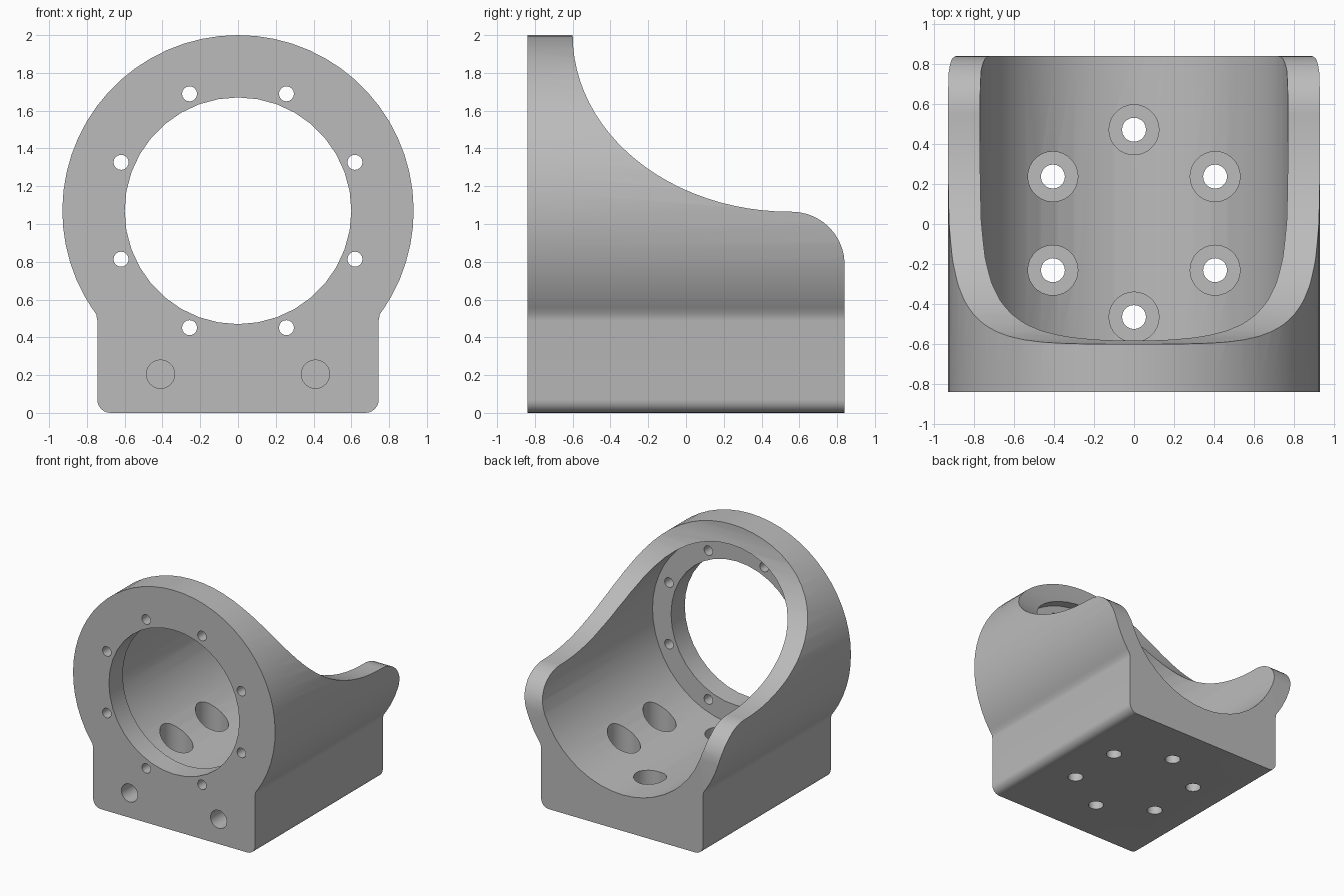
import bpy, bmesh
from math import sin, cos, pi, radians, atan2
from mathutils import Matrix

if "Cube" in bpy.data.objects:
    bpy.data.objects.remove(bpy.data.objects["Cube"], do_unlink=True)

AXIS_Z = 1.07      # height of the ring centre
HALF = 0.84        # half depth of the block

grey = bpy.data.materials.new("machined grey")
grey.use_nodes = True
grey.diffuse_color = (0.5, 0.5, 0.5, 1)
grey.node_tree.nodes["Principled BSDF"].inputs["Base Color"].default_value = (0.5, 0.5, 0.5, 1)


def arc(cx, cy, rx, ry, start, end, steps):
    """Points along an elliptical arc, angles in degrees."""
    angles = [radians(start + (end - start) * i / steps) for i in range(steps + 1)]
    return [(cx + rx * cos(a), cy + ry * sin(a)) for a in angles]


def finish(name, bm):
    bmesh.ops.recalc_face_normals(bm, faces=bm.faces)
    mesh = bpy.data.meshes.new(name)
    bm.to_mesh(mesh)
    bm.free()
    mesh.materials.append(grey)
    obj = bpy.data.objects.new(name, mesh)
    bpy.context.collection.objects.link(obj)
    return obj


def extrude(name, points, direction):
    """Close a 3D outline and sweep it along a direction."""
    bm = bmesh.new()
    face = bm.faces.new([bm.verts.new(p) for p in points])
    swept = bmesh.ops.extrude_face_region(bm, geom=[face])
    verts = [g for g in swept["geom"] if isinstance(g, bmesh.types.BMVert)]
    bmesh.ops.translate(bm, verts=verts, vec=direction)
    return finish(name, bm)


def cylinder(name, radius, segments, start, length, along):
    """Cylinder from a start point along +y or +z."""
    bm = bmesh.new()
    bmesh.ops.create_cone(bm, cap_ends=True, segments=segments,
                          radius1=radius, radius2=radius, depth=length)
    bmesh.ops.translate(bm, verts=bm.verts, vec=(0, 0, length / 2))
    if along == "y":
        bmesh.ops.rotate(bm, verts=bm.verts, matrix=Matrix.Rotation(-pi / 2, 3, "X"))
    bmesh.ops.translate(bm, verts=bm.verts, vec=start)
    return finish(name, bm)


# Body: ring flowing through a small fillet into a square foot
right = arc(0.675, 0.07, 0.07, 0.07, -90, 0, 6)
right += [(0.745, 0.49), (0.751, 0.523), (0.775, 0.557)]
right += arc(0, AXIS_Z, 0.93, 0.93, -29, 90, 20)
left = [(-x, z) for x, z in reversed(right[:-1])]
body = extrude("motor_mount_body", [(x, -HALF, z) for x, z in right + left], (0, 2 * HALF, 0))

# Sweeping cut that lowers the side walls and rounds their rear ends
scoop = arc(0.55, 2.0, 1.15, 0.935, 180, 270, 24)
scoop += arc(0.56, 0.785, 0.28, 0.28, 90, 0, 10)
scoop += [(1.1, 0.785), (1.1, 2.3), (-0.6, 2.3)]
cutters = [extrude("scoop_cutter", [(-1.2, y, z) for y, z in scoop], (2.4, 0, 0))]

# Main bore, and the smaller opening through the front flange
cutters.append(cylinder("bore_cutter", 0.77, 48, (0, -0.66, AXIS_Z), 1.8, "y"))
cutters.append(cylinder("opening_cutter", 0.6, 36, (0, -1, AXIS_Z), 0.6, "y"))

# Flange bolt circle
for i in range(8):
    a = radians(22.5 + 45 * i)
    start = (0.67 * cos(a), -1, AXIS_Z + 0.67 * sin(a))
    cutters.append(cylinder("bolt_cutter", 0.04, 16, start, 0.6, "y"))

# Blind holes in the front of the foot
for side in (-1, 1):
    cutters.append(cylinder("blind_cutter", 0.075, 24, (0.41 * side, -1, 0.205), 0.41, "y"))

# Counterbored holes through the foot
for i in range(6):
    a = radians(30 + 60 * i)
    x, y = 0.468 * cos(a), 0.468 * sin(a) + 0.003
    cutters.append(cylinder("counterbore_cutter", 0.125, 28, (x, y, 0.15), 0.7, "z"))
    cutters.append(cylinder("foot_hole_cutter", 0.06, 20, (x, y, -0.2), 0.7, "z"))

# Cut everything out of the body
bpy.ops.object.select_all(action="DESELECT")
body.select_set(True)
bpy.context.view_layer.objects.active = body
for cutter in cutters:
    mod = body.modifiers.new("cut", "BOOLEAN")
    mod.operation = "DIFFERENCE"
    mod.solver = "EXACT"
    mod.object = cutter
    bpy.ops.object.modifier_apply(modifier=mod.name)
    bpy.data.objects.remove(cutter, do_unlink=True)

bpy.ops.object.shade_smooth_by_angle(angle=radians(30))
